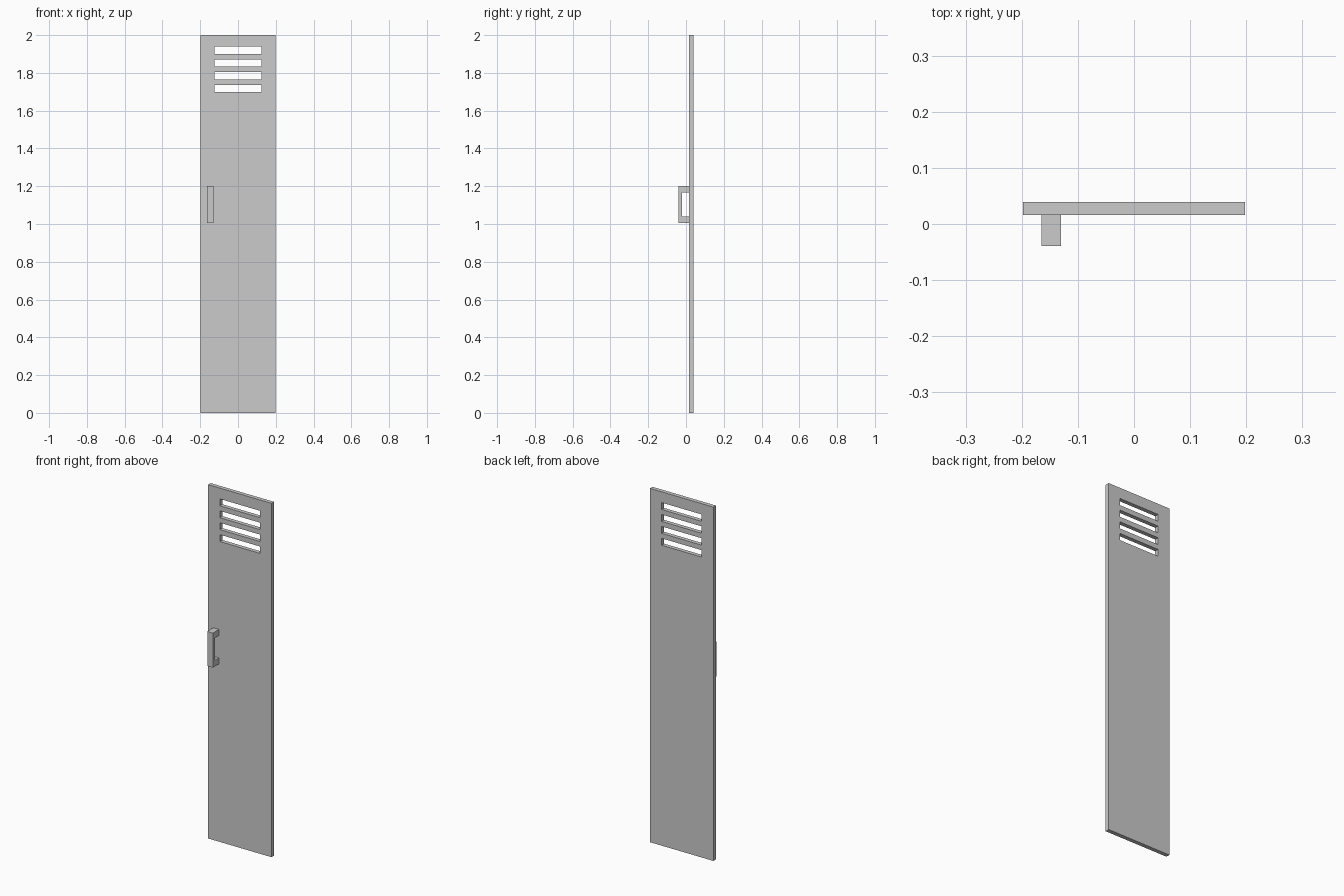
import bpy
import bmesh
from mathutils import Vector

if "Cube" in bpy.data.objects:
    bpy.data.objects.remove(bpy.data.objects["Cube"])


def add_object(name, bm):
    bmesh.ops.recalc_face_normals(bm, faces=bm.faces)
    mesh = bpy.data.meshes.new(name)
    bm.to_mesh(mesh)
    bm.free()
    obj = bpy.data.objects.new(name, mesh)
    bpy.context.collection.objects.link(obj)
    return obj


def box(name, lo, hi):
    lo, hi = Vector(lo), Vector(hi)
    bm = bmesh.new()
    bmesh.ops.create_cube(bm, size=1)
    bmesh.ops.scale(bm, vec=hi - lo, verts=bm.verts)
    bmesh.ops.translate(bm, vec=(lo + hi) / 2, verts=bm.verts)
    return add_object(name, bm)


def extrude_yz(name, profile, x0, x1):
    bm = bmesh.new()
    face = bm.faces.new([bm.verts.new((x0, y, z)) for y, z in profile])
    ext = bmesh.ops.extrude_face_region(bm, geom=[face], use_keep_orig=True)
    moved = [v for v in ext["geom"] if isinstance(v, bmesh.types.BMVert)]
    bmesh.ops.translate(bm, vec=(x1 - x0, 0, 0), verts=moved)
    return add_object(name, bm)


FRONT, BACK = 0.016, 0.039

# Door panel
door = box("door_panel", (-0.198, FRONT, 0), (0.198, BACK, 2))

# Four vent slots cut through the top of the door
slots = box("vent_slot_cutter", (-0.125, FRONT - 0.05, 1.698), (0.125, BACK + 0.05, 1.737))
array = slots.modifiers.new("Slots", 'ARRAY')
array.count = 4
array.use_relative_offset = False
array.use_constant_offset = True
array.constant_offset_displace = (0, 0, 0.0673)
slots.hide_render = True
slots.display_type = 'WIRE'

cut = door.modifiers.new("Vents", 'BOOLEAN')
cut.operation = 'DIFFERENCE'
cut.solver = 'EXACT'
cut.object = slots

# C-shaped pull handle
outer, inner = -0.039, -0.02
bottom, top, leg = 1.005, 1.2, 0.034
extrude_yz("handle", [
    (FRONT, bottom), (outer, bottom), (outer, top), (FRONT, top),
    (FRONT, top - leg), (inner, top - leg),
    (inner, bottom + leg), (FRONT, bottom + leg),
], -0.165, -0.13)
